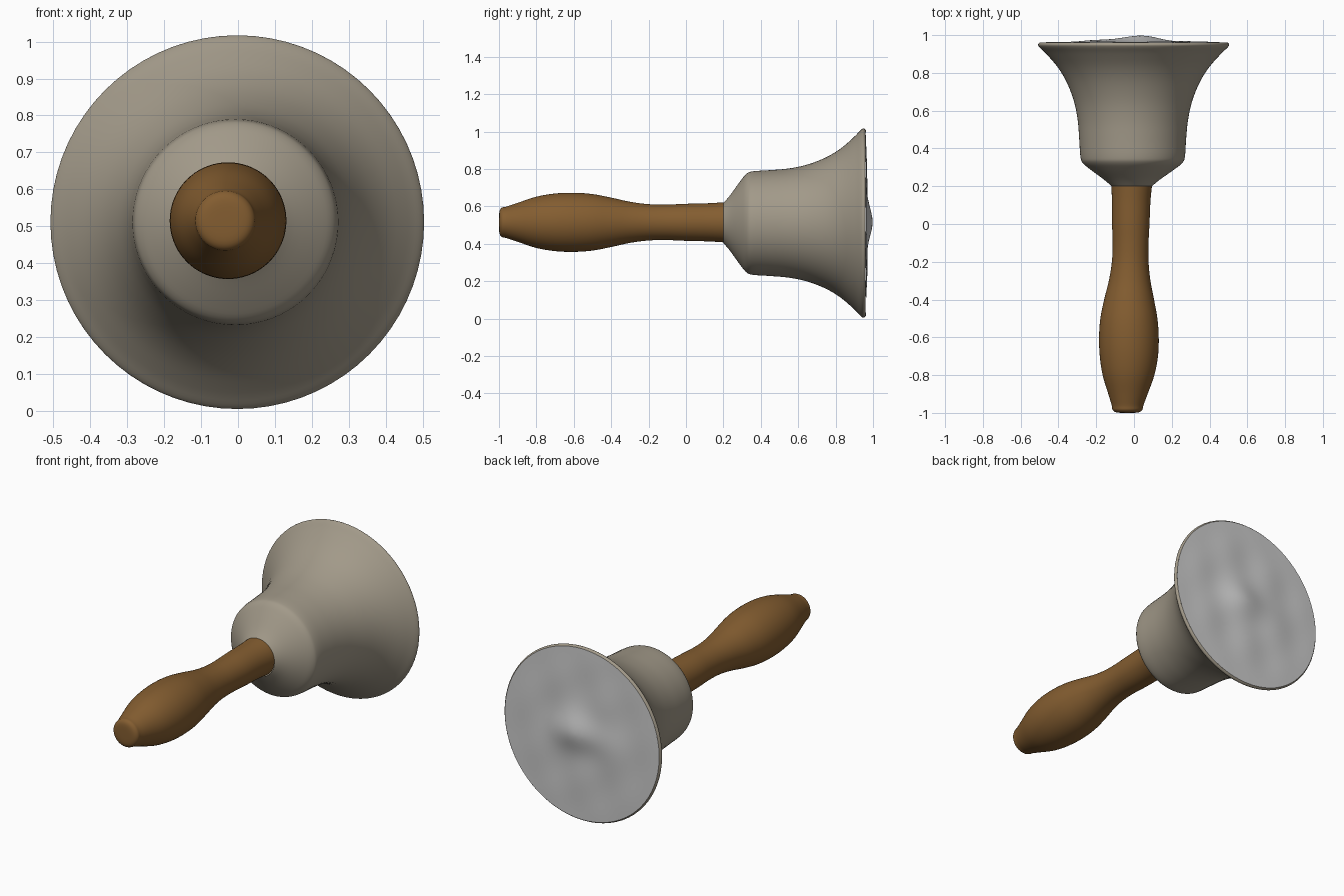
import bpy, bmesh, math
from mathutils import Vector

if "Cube" in bpy.data.objects:
    bpy.data.objects.remove(bpy.data.objects["Cube"])

SEG = 72


def material(name, col):
    m = bpy.data.materials.new(name)
    m.diffuse_color = (*col, 1)
    m.use_nodes = True
    m.node_tree.nodes["Principled BSDF"].inputs["Base Color"].default_value = m.diffuse_color
    return m


def smooth_profile(pts, n=4):
    # Catmull-Rom through the profile points
    v = [Vector(p) for p in pts]
    v = [v[0]] + v + [v[-1]]
    out = []
    for i in range(1, len(v) - 2):
        a, b, c, d = v[i - 1:i + 3]
        for k in range(n):
            t = k / n
            out.append(0.5 * (2 * b + (c - a) * t + (2 * a - 5 * b + 4 * c - d) * t * t
                              + (3 * b - a - 3 * c + d) * t ** 3))
    return out + [v[-1]]


def lathe(name, pts, mat, centre_z, height=None):
    # points are (y, radius, centre x); radius 0 becomes a single tip
    bm = bmesh.new()
    rings = []
    for y, r, cx in pts:
        ring = []
        for s in range(SEG if r > 1e-5 else 1):
            a = 2 * math.pi * s / SEG
            x, z = r * math.cos(a), r * math.sin(a)
            ring.append(bm.verts.new((cx + x, y + (height(x, z) if height else 0), centre_z + z)))
        rings.append(ring)
    for p, q in zip(rings, rings[1:]):
        for s in range(SEG):
            t = (s + 1) % SEG
            f = []
            for vert in (p[s % len(p)], p[t % len(p)], q[t % len(q)], q[s % len(q)]):
                if vert not in f:
                    f.append(vert)
            bm.faces.new(f)
    bmesh.ops.recalc_face_normals(bm, faces=bm.faces)
    me = bpy.data.meshes.new(name)
    bm.to_mesh(me)
    bm.free()
    for poly in me.polygons:
        poly.use_smooth = True
    me.materials.append(mat)
    ob = bpy.data.objects.new(name, me)
    bpy.context.collection.objects.link(ob)
    return ob


wood = material("wood", (0.23, 0.11, 0.03))
brass = material("dull_metal", (0.36, 0.32, 0.25))
grey = material("mouth_grey", (0.55, 0.57, 0.57))

# turned wooden handle
handle = [(-1, 0, -.035), (-.998, .055, -.035), (-.985, .078, -.035), (-.96, .084, -.034),
          (-.9, .104, -.032), (-.8, .137, -.029), (-.7, .154, -.027), (-.6, .158, -.027),
          (-.5, .151, -.027), (-.4, .132, -.026), (-.3, .11, -.023), (-.2, .097, -.02),
          (-.1, .095, -.018), (0, .099, -.017), (.12, .102, -.015), (.2, .107, -.012)]
lathe("handle", smooth_profile(handle), wood, .515)

# flared bell body with rolled lip
bell = [(.2, .107, -.012), (.235, .148, -.011), (.29, .224, -.009), (.325, .265, -.008),
        (.36, .277, -.007), (.45, .283, -.007), (.55, .292, -.006), (.65, .313, -.005),
        (.75, .352, -.004), (.83, .401, -.003), (.9, .462, -.002), (.935, .498, -.002),
        (.95, .506, -.002), (.961, .498, -.002)]
lathe("bell", smooth_profile(bell), brass, .511)


# closed mouth with soft uneven swelling
def swell(x, z):
    fade = max(0, 1 - (x * x + z * z) / .25)
    bump = .028 * math.exp(-(x / .16) ** 2 - (z / .1) ** 2)
    return bump + fade * (.006 + .006 * math.sin(19 * x + 6 * z) * math.cos(11 * z - 4 * x))


mouth = [(.961, .498 * (1 - k / 20), -.002) for k in range(21)]
lathe("bell_mouth", mouth, grey, .511, swell)
